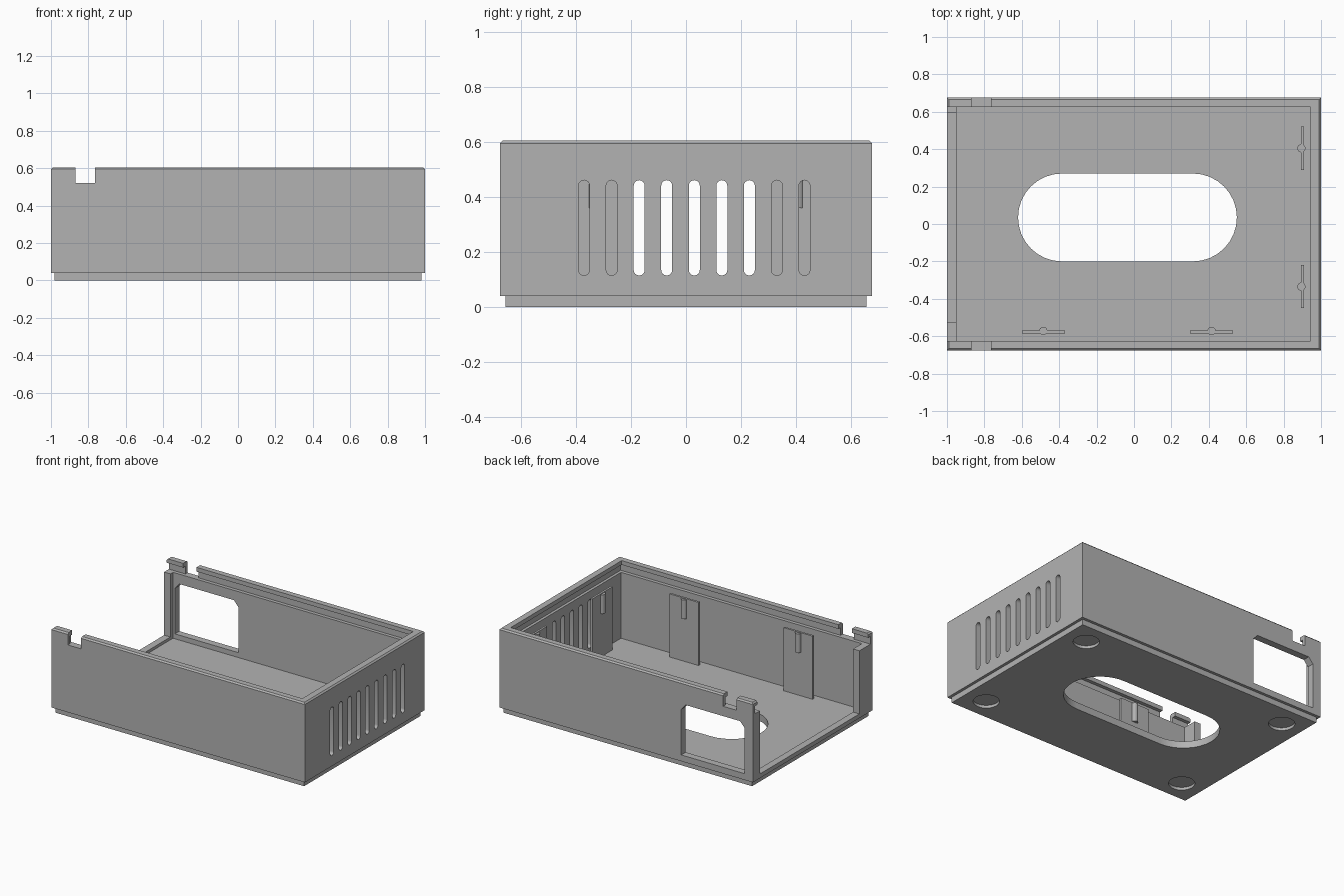
import bpy, bmesh, math
from mathutils import Matrix, Vector

if "Cube" in bpy.data.objects:
    bpy.data.objects.remove(bpy.data.objects["Cube"])

grey = bpy.data.materials.new("plain grey")
grey.use_nodes = True
GREY = (0.45, 0.45, 0.45, 1)
grey.diffuse_color = GREY
grey.node_tree.nodes["Principled BSDF"].inputs["Base Color"].default_value = GREY


def make(name, bm):
    bmesh.ops.recalc_face_normals(bm, faces=bm.faces[:])
    mesh = bpy.data.meshes.new(name)
    bm.to_mesh(mesh)
    bm.free()
    mesh.materials.append(grey)
    obj = bpy.data.objects.new(name, mesh)
    bpy.context.scene.collection.objects.link(obj)
    return obj


def box(name, x, y, z, chamfer=0.0):
    """Box from (low, high) ranges, optionally chamfered round its top."""
    bm = bmesh.new()
    bmesh.ops.create_cube(bm, size=1)
    for v in bm.verts:
        v.co = Vector([r[1] if c > 0 else r[0] for c, r in zip(v.co, (x, y, z))])
    if chamfer:
        top = [e for e in bm.edges if all(v.co.z > z[1] - 0.001 for v in e.verts)]
        bmesh.ops.bevel(bm, geom=top, offset=chamfer, segments=1, affect='EDGES')
    return make(name, bm)


def prism(name, outline, matrix, depth):
    """Extrude a flat outline along its own z axis, placed by matrix."""
    bm = bmesh.new()
    face = bm.faces.new([bm.verts.new((u, v, 0)) for u, v in outline])
    new = bmesh.ops.extrude_face_region(bm, geom=[face])["geom"]
    bmesh.ops.translate(bm, vec=(0, 0, depth),
                        verts=[g for g in new if isinstance(g, bmesh.types.BMVert)])
    bmesh.ops.transform(bm, matrix=matrix, verts=bm.verts[:])
    return make(name, bm)


def stadium(half, r, steps=16):
    """Rounded slot outline, long in u; half is the straight half length."""
    pts = []
    for side in (1, -1):
        for i in range(steps + 1):
            a = -math.pi / 2 + math.pi * i / steps
            pts.append((side * (half + r * math.cos(a)), side * r * math.sin(a)))
    return pts


def circle(r, n=32):
    return [(r * math.cos(math.tau * i / n), r * math.sin(math.tau * i / n)) for i in range(n)]


def at(x, y, z):
    return Matrix.Translation((x, y, z))


# Outer shell on a slightly inset plinth
case = box("case", (-1, 1), (-0.675, 0.675), (0.04, 0.605), 0.01)
plinth = box("plinth", (-0.98, 0.98), (-0.655, 0.655), (0, 0.045))

cutters = []
# Interior cavity, open end with sill and corner posts
cutters.append(box("cavity", (-0.95, 0.95), (-0.625, 0.625), (0.05, 0.53)))
cutters.append(box("end_opening", (-1.1, -0.9), (-0.525, 0.595), (0.07, 0.53)))
# Sliding lid groove and the opening between its lips
cutters.append(box("lid_groove", (-1.1, 0.97), (-0.65, 0.65), (0.52, 0.575)))
cutters.append(box("lid_opening", (-1.1, 0.945), (-0.625, 0.625), (0.55, 0.7)))
# Latch notches in both long walls
for s in (-1, 1):
    y = sorted((s * 0.6, s * 0.75))
    cutters.append(box("latch_notch", (-0.87, -0.765), y, (0.52, 0.7)))
# Window in the back wall with clipped upper corners
window = [(-0.935, 0.085), (-0.435, 0.085), (-0.435, 0.41), (-0.47, 0.45),
          (-0.90, 0.45), (-0.935, 0.41)]
cutters.append(prism("window", window,
                     at(0, 0.75, 0) @ Matrix.Rotation(math.pi / 2, 4, 'X'), 0.15))
# Ventilation slots in the closed end
for i in range(9):
    m = at(0.9, -0.37 + 0.1 * i, 0.288) @ Matrix.Rotation(-math.pi / 2, 4, 'Y')
    cutters.append(prism("vent_slot", stadium(0.153, 0.02, 8), at(0.2, 0, 0) @ m, 0.2))
# Floor hole and foot recesses
cutters.append(prism("floor_hole", stadium(0.35, 0.235), at(-0.035, 0.035, -0.1), 0.3))
for x in (-0.82, 0.82):
    for y in (-0.5, 0.5):
        cutters.append(prism("foot_recess", circle(0.085), at(x, y, -0.05), 0.07))


def boolean(tool, operation):
    mod = case.modifiers.new(tool.name, 'BOOLEAN')
    mod.operation, mod.object, mod.solver = operation, tool, 'EXACT'
    tool.hide_render = True


boolean(plinth, 'UNION')
for c in cutters:
    boolean(c, 'DIFFERENCE')
bpy.context.view_layer.update()
result = case.evaluated_get(bpy.context.evaluated_depsgraph_get())
finished = bpy.data.meshes.new_from_object(result)
case.modifiers.clear()
case.data = finished
for c in cutters + [plinth]:
    bpy.data.objects.remove(c)

# Upright snap tabs with a round peg near the top
for name, x, y, turned in (("front_tab_left", 0.415, -0.57, False),
                           ("front_tab_right", -0.485, -0.57, False),
                           ("end_tab_back", 0.893, 0.405, True),
                           ("end_tab_front", 0.893, -0.335, True)):
    turn = at(x, y, 0) @ Matrix.Rotation(math.pi / 2 if turned else 0, 4, 'Z')
    tab = box(name, (-0.115, 0.115), (-0.015, 0), (0.045, 0.5))
    tab.data.transform(turn)
    peg = prism(name + "_peg", circle(0.022, 24), turn @ at(0, -0.002, 0.36), 0.135)

for obj in (case,):
    bpy.context.view_layer.objects.active = obj
    obj.select_set(True)
    bpy.ops.object.shade_smooth_by_angle(angle=math.radians(25))
